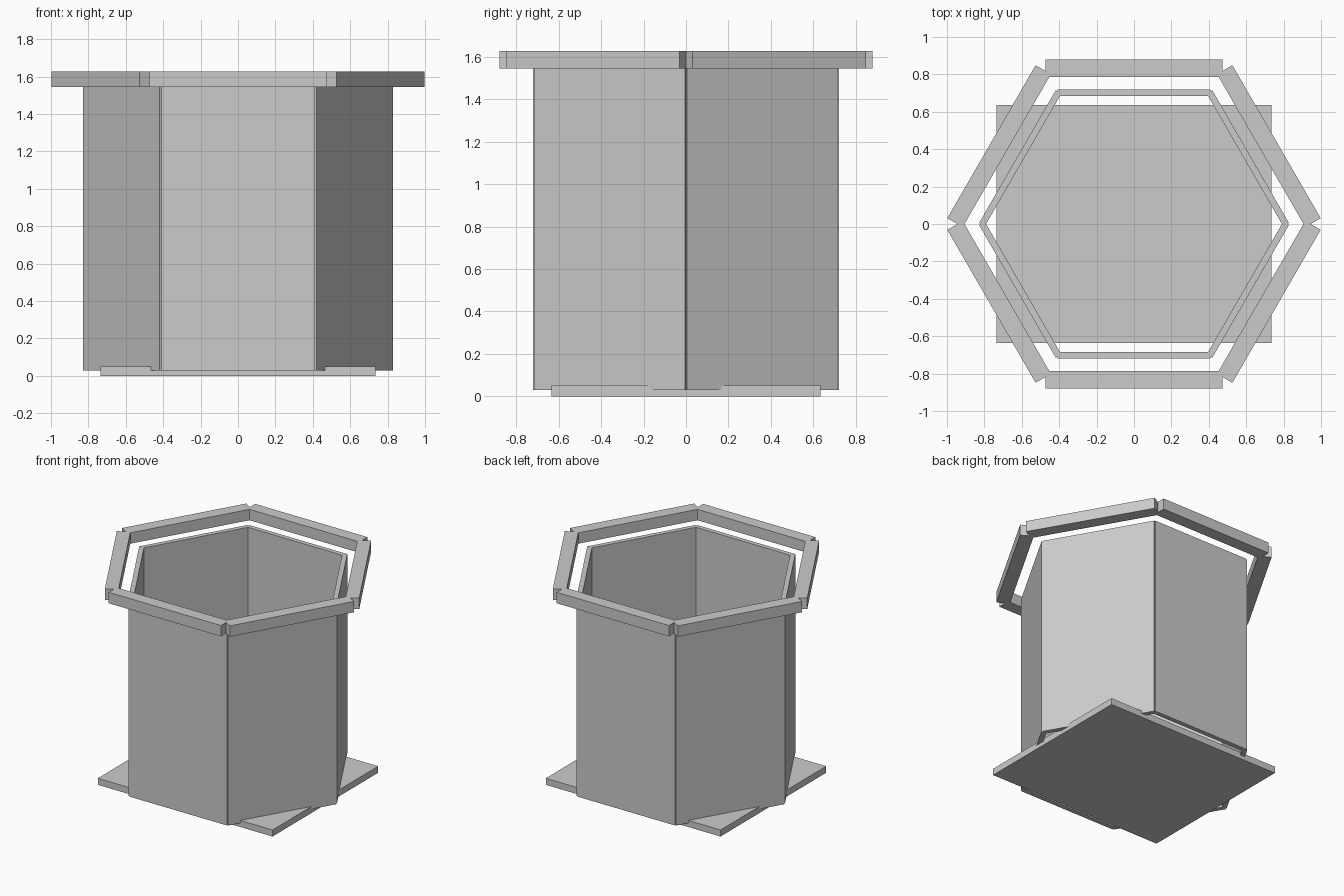
import bpy
import bmesh
import math
from mathutils import Matrix

cube = bpy.data.objects.get("Cube")
if cube:
    bpy.data.objects.remove(cube, do_unlink=True)

grey = bpy.data.materials.new("plain grey")
GREY = (0.6, 0.6, 0.6, 1)
grey.use_nodes = True
grey.diffuse_color = GREY
grey.node_tree.nodes["Principled BSDF"].inputs["Base Color"].default_value = GREY


def prism(name, outline, z0, z1, angle=0):
    """Extrude a flat outline from z0 to z1 and turn it about the z axis."""
    bm = bmesh.new()
    face = bm.faces.new([bm.verts.new((x, y, z0)) for x, y in outline])
    top = bmesh.ops.extrude_face_region(bm, geom=[face])["geom"]
    moved = [v for v in top if isinstance(v, bmesh.types.BMVert)]
    bmesh.ops.translate(bm, verts=moved, vec=(0, 0, z1 - z0))
    bmesh.ops.recalc_face_normals(bm, faces=bm.faces)
    bm.transform(Matrix.Rotation(angle, 4, "Z"))
    mesh = bpy.data.meshes.new(name)
    bm.to_mesh(mesh)
    bm.free()
    mesh.materials.append(grey)
    obj = bpy.data.objects.new(name, mesh)
    bpy.context.collection.objects.link(obj)
    return obj


def mitred_bar(inner, outer, half):
    """Bar outline: mitred inner corners, squared off at the outer ends."""
    t = math.tan(math.pi / 6)
    right = [(inner * t, inner), (half, half / t), (half, outer)]
    return right + [(-x, y) for x, y in reversed(right)]


# Rectangular base plate
prism("base_plate", [(-0.735, -0.635), (0.735, -0.635), (0.735, 0.635), (-0.735, 0.635)],
      0, 0.05)

# Six wall panels and six rim bars around the hexagon
wall = mitred_bar(0.685, 0.72, 0.41)
rim = mitred_bar(0.785, 0.88, 0.472)
for i in range(6):
    turn = i * math.pi / 3
    prism(f"wall_panel_{i + 1}", wall, 0.03, 1.545, turn)
    prism(f"rim_bar_{i + 1}", rim, 1.545, 1.628, turn)
